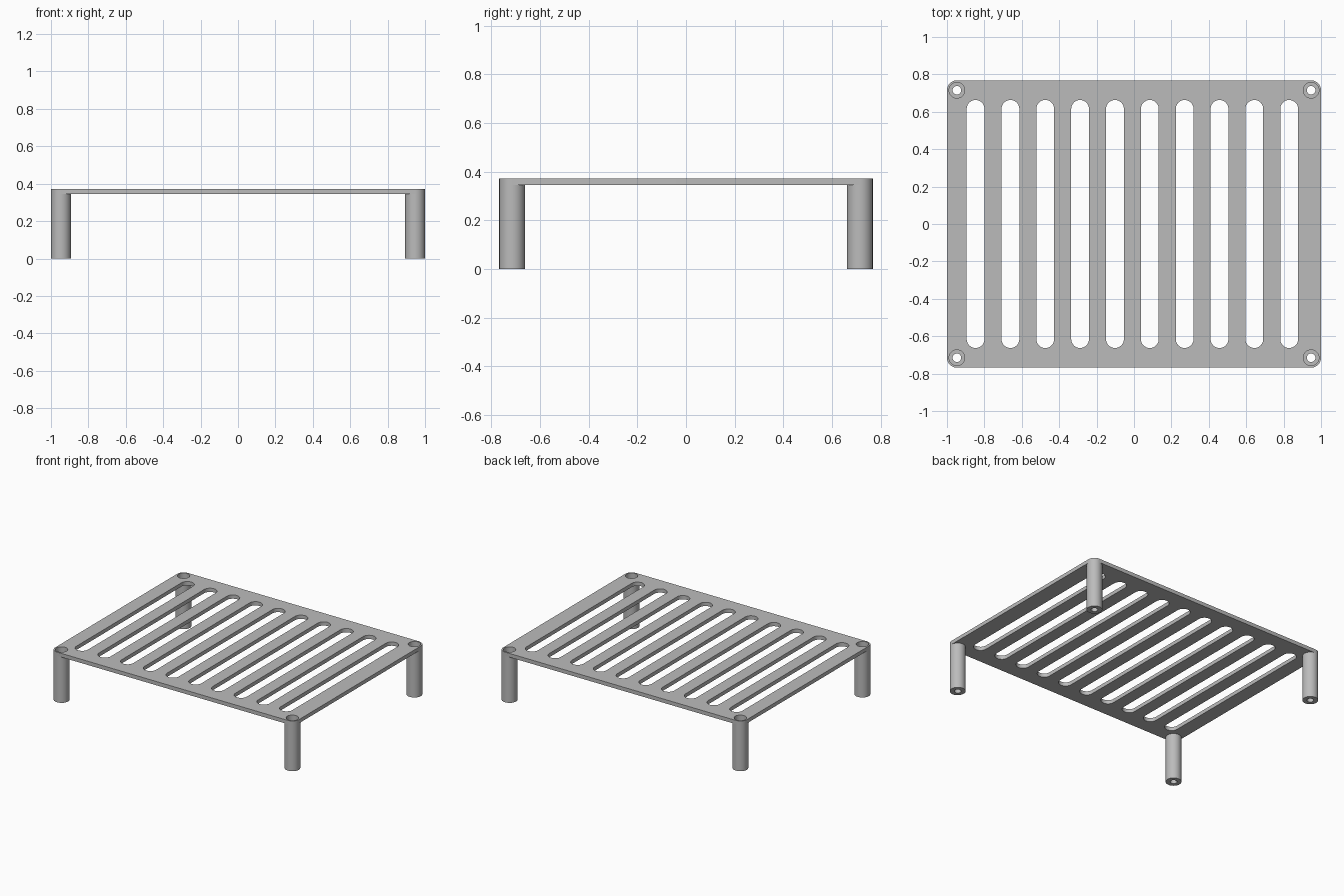
import bpy, bmesh
from math import sin, cos, pi, radians

if "Cube" in bpy.data.objects:
    bpy.data.objects.remove(bpy.data.objects["Cube"], do_unlink=True)

HALF_X, HALF_Y = 1.0, 0.768
TOP, UNDER = 0.372, 0.344
LEG_R, BORE_R, HOLE_R = 0.053, 0.042, 0.023
BORE_FLOOR = 0.3
SEGMENTS = 48
LEG_X, LEG_Y = HALF_X - LEG_R, HALF_Y - LEG_R

grey = bpy.data.materials.new("grey")
grey.use_nodes = True
colour = (0.5, 0.5, 0.5, 1)
grey.diffuse_color = colour
grey.node_tree.nodes["Principled BSDF"].inputs["Base Color"].default_value = colour


def rounded_outline(cx, cy, hx, hy, r):
    """Rectangle outline with round corners; also makes slots and circles."""
    points = []
    quarter = SEGMENTS // 4
    for corner, (sx, sy) in enumerate([(1, 1), (-1, 1), (-1, -1), (1, -1)]):
        for i in range(quarter + 1):
            a = (corner + i / quarter) * pi / 2
            points.append((cx + sx * (hx - r) + r * cos(a),
                           cy + sy * (hy - r) + r * sin(a)))
    # drop points that coincide where the straight sides vanish
    return [p for i, p in enumerate(points)
            if abs(p[0] - points[i - 1][0]) + abs(p[1] - points[i - 1][1]) > 1e-5]


def finish(obj):
    bm = bmesh.new()
    bm.from_mesh(obj.data)
    bmesh.ops.remove_doubles(bm, verts=bm.verts, dist=1e-5)
    bmesh.ops.recalc_face_normals(bm, faces=bm.faces)
    bm.to_mesh(obj.data)
    bm.free()
    obj.data.materials.clear()
    obj.data.materials.append(grey)
    bpy.ops.object.select_all(action='DESELECT')
    obj.select_set(True)
    bpy.context.view_layer.objects.active = obj
    bpy.ops.object.shade_smooth_by_angle(angle=radians(30))


corners = [("front_right", -1, -1), ("front_left", 1, -1),
           ("back_right", -1, 1), ("back_left", 1, 1)]

# Slotted plate: outline, ten slots and four screw recesses
outlines = [rounded_outline(0, 0, HALF_X, HALF_Y, LEG_R)]
for i in range(10):
    outlines.append(rounded_outline(-0.847 + i * 0.1863, 0, 0.0475, 0.663, 0.0475))
for _, sx, sy in corners:
    outlines.append(rounded_outline(sx * LEG_X, sy * LEG_Y, BORE_R, BORE_R, BORE_R))

curve = bpy.data.curves.new("slotted_plate", 'CURVE')
curve.dimensions = '2D'
curve.fill_mode = 'BOTH'
curve.extrude = (TOP - UNDER) / 2
for outline in outlines:
    spline = curve.splines.new('POLY')
    spline.points.add(len(outline) - 1)
    for point, (x, y) in zip(spline.points, outline):
        point.co = (x, y, 0, 1)
    spline.use_cyclic_u = True
plate = bpy.data.objects.new("slotted_plate", curve)
plate.location.z = (TOP + UNDER) / 2
bpy.context.collection.objects.link(plate)
bpy.ops.object.select_all(action='DESELECT')
plate.select_set(True)
bpy.context.view_layer.objects.active = plate
bpy.ops.object.convert(target='MESH')
finish(bpy.context.view_layer.objects.active)

# Hollow legs: a turned profile with a wide recess above a narrow through hole
profile = [(LEG_R, UNDER), (LEG_R, 0), (HOLE_R, 0), (HOLE_R, BORE_FLOOR),
           (BORE_R, BORE_FLOOR), (BORE_R, UNDER), (LEG_R, UNDER)]
for name, sx, sy in corners:
    bm = bmesh.new()
    verts = [bm.verts.new((r, 0, z)) for r, z in profile]
    edges = [bm.edges.new(pair) for pair in zip(verts, verts[1:])]
    bmesh.ops.spin(bm, geom=verts + edges, cent=(0, 0, 0), axis=(0, 0, 1),
                   angle=2 * pi, steps=SEGMENTS)
    mesh = bpy.data.meshes.new(name + "_leg")
    bm.to_mesh(mesh)
    bm.free()
    leg = bpy.data.objects.new(name + "_leg", mesh)
    leg.location = (sx * LEG_X, sy * LEG_Y, 0)
    bpy.context.collection.objects.link(leg)
    finish(leg)
